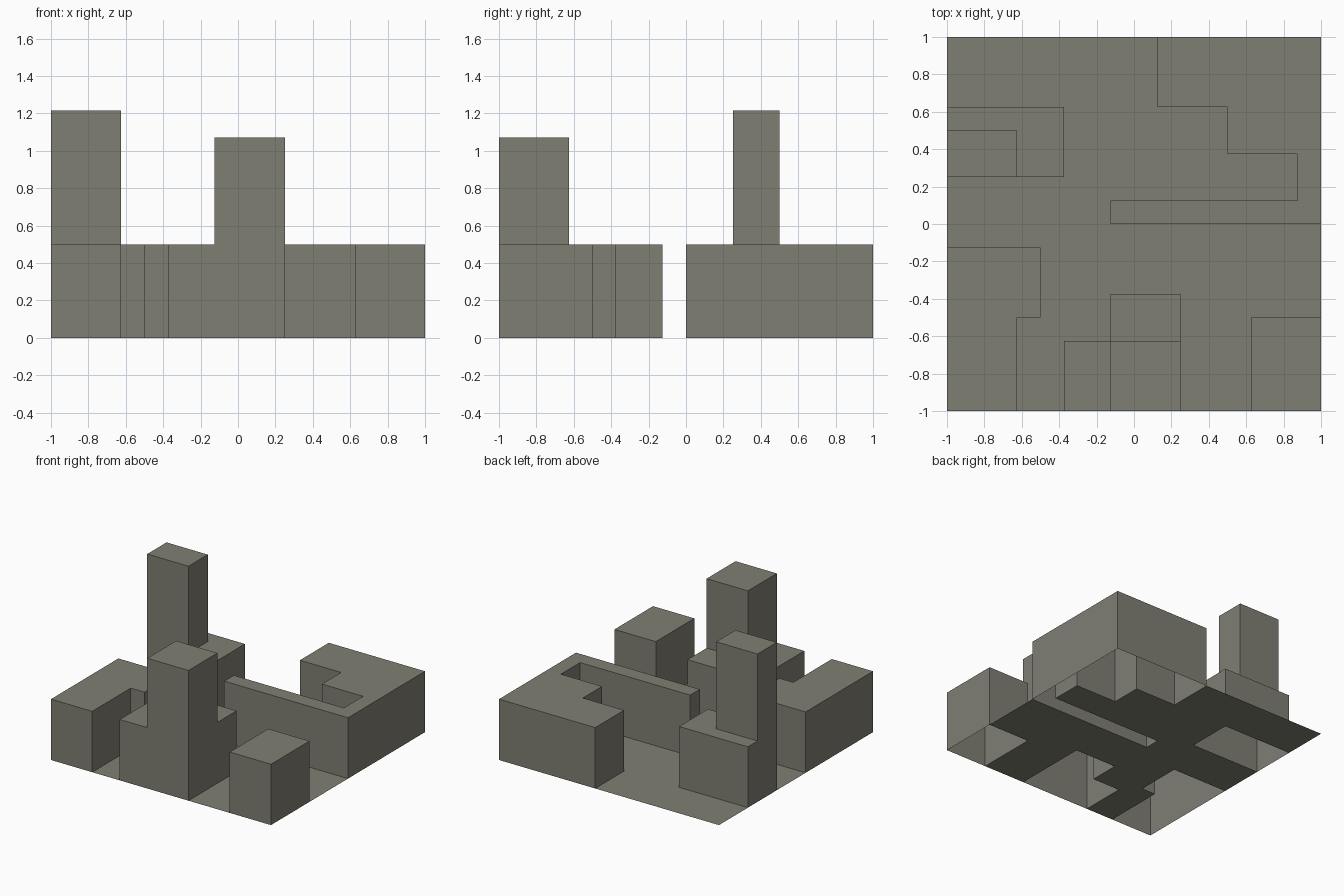
import bpy, bmesh

if "Cube" in bpy.data.objects:
    bpy.data.objects.remove(bpy.data.objects["Cube"])

N, CELL = 16, 0.125          # the site is a 16 x 16 grid of plots
LOW = 0.5                    # common roof height

concrete = bpy.data.materials.new("warm grey concrete")
concrete.diffuse_color = (0.216, 0.212, 0.175, 1)
concrete.use_nodes = True
concrete.node_tree.nodes["Principled BSDF"].inputs["Base Color"].default_value = concrete.diffuse_color


def height_map(blocks):
    """Blocks are (x0, y0, x1, y1, height) in grid steps from the front left corner."""
    return {(i, j): h for x0, y0, x1, y1, h in blocks
            for i in range(x0, x1) for j in range(y0, y1)}


def shell(name, cells, walls=True):
    """Open-bottomed shell with a roof on each cell and walls where the height drops."""
    bm = bmesh.new()

    def quad(*pts):
        bm.faces.new([bm.verts.new((x * CELL - 1, y * CELL - 1, z)) for x, y, z in pts])

    for (i, j), h in cells.items():
        c = [(i, j), (i + 1, j), (i + 1, j + 1), (i, j + 1)]
        quad(*[(x, y, h) for x, y in c])
        if not walls:
            continue
        for k, (dx, dy) in enumerate([(0, -1), (1, 0), (0, 1), (-1, 0)]):
            a, b = c[k], c[(k + 1) % 4]
            beside = cells.get((i + dx, j + dy), 0)
            for z0, z1 in [(0, LOW), (LOW, h)]:
                if z1 > z0 and beside <= z0:
                    quad((*a, z0), (*b, z0), (*b, z1), (*a, z1))
    bmesh.ops.remove_doubles(bm, verts=bm.verts, dist=1e-4)
    bmesh.ops.dissolve_limit(bm, angle_limit=0.01, verts=bm.verts, edges=bm.edges)
    me = bpy.data.meshes.new(name)
    bm.to_mesh(me)
    bm.free()
    me.materials.append(concrete)
    ob = bpy.data.objects.new(name, me)
    bpy.context.collection.objects.link(ob)


buildings = {
    # stepped building with a long thin wing
    "back_right_building": [(9, 13, 16, 16, LOW), (12, 11, 16, 13, LOW),
                            (15, 8, 16, 11, LOW), (7, 8, 16, 9, LOW)],
    # low block with the tallest tower
    "left_tower_building": [(0, 10, 5, 13, LOW), (0, 10, 3, 12, 1.215)],
    # low L-shaped corner block
    "front_left_building": [(0, 0, 3, 7, LOW), (0, 4, 4, 7, LOW)],
    # tower with two low wings
    "front_tower_building": [(5, 0, 9, 3, LOW), (7, 0, 10, 5, LOW), (7, 0, 10, 3, 1.07)],
    # small corner block
    "front_right_building": [(13, 0, 16, 4, LOW)],
}

built = {}
for name, blocks in buildings.items():
    cells = height_map(blocks)
    shell(name, cells)
    built.update(cells)

# Ground sheet, cut away under the buildings
ground = {(i, j): 0 for i in range(N) for j in range(N) if (i, j) not in built}
shell("ground", ground, walls=False)
